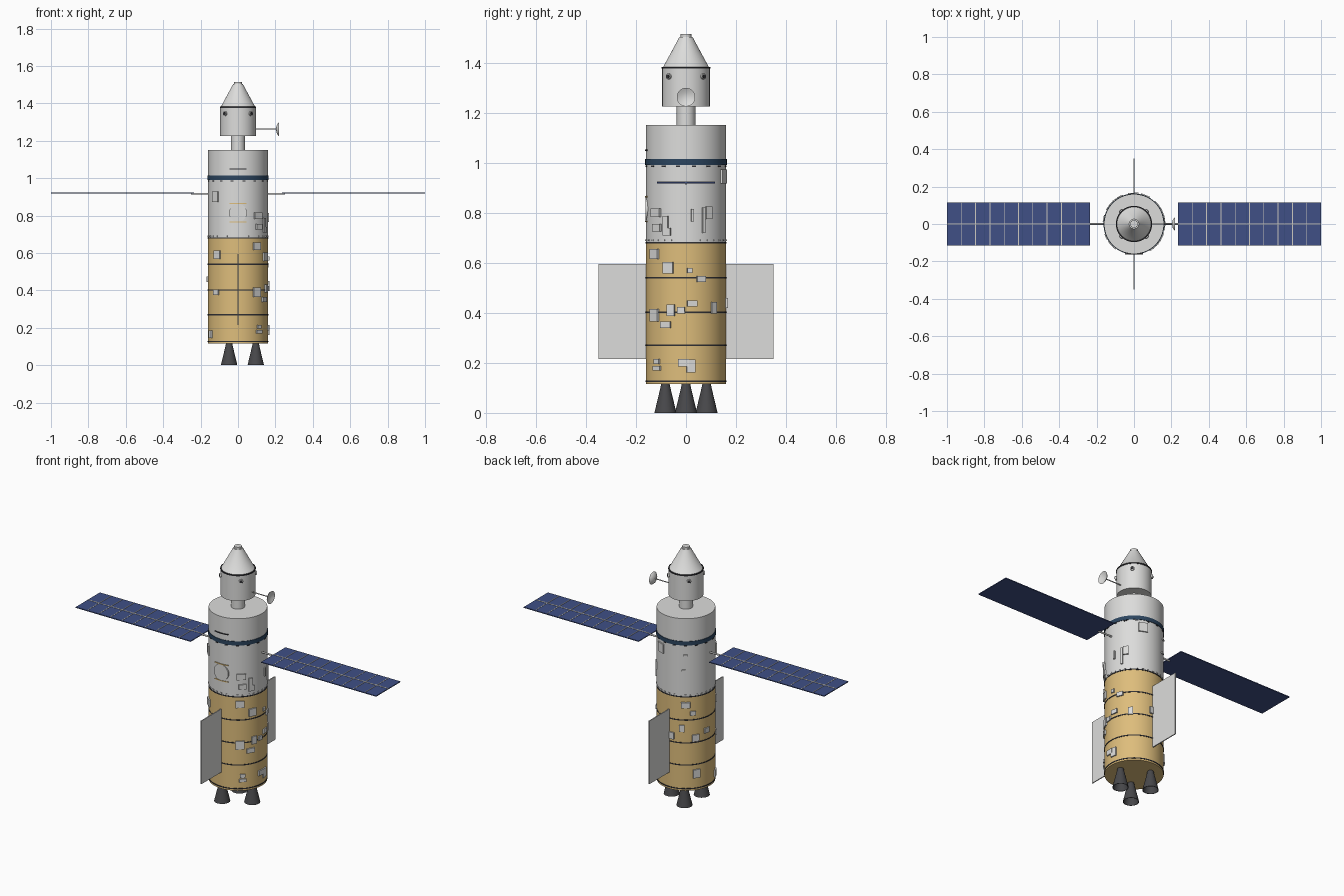
import bpy, bmesh, math
from mathutils import Matrix, Vector

cube = bpy.data.objects.get("Cube")
if cube:
    bpy.data.objects.remove(cube)


def material(name, r, g, b):
    m = bpy.data.materials.new(name)
    m.use_nodes = True
    m.diffuse_color = (r, g, b, 1)
    m.node_tree.nodes["Principled BSDF"].inputs["Base Color"].default_value = (r, g, b, 1)
    return m


GREY = material("hull_grey", 0.72, 0.72, 0.71)
GOLD = material("gold_foil", 0.73, 0.51, 0.20)
NAVY = material("navy_band", 0.025, 0.06, 0.115)
DARK = material("dark_trim", 0.03, 0.03, 0.035)
BELL = material("engine_metal", 0.065, 0.065, 0.07)
CELL = material("solar_blue", 0.05, 0.08, 0.24)
LINE = material("panel_line", 0.62, 0.60, 0.54)
R = 0.16


def finish(name, bm, mat, matrix=Matrix(), smooth=False):
    bmesh.ops.recalc_face_normals(bm, faces=bm.faces)
    mesh = bpy.data.meshes.new(name)
    bm.to_mesh(mesh)
    bm.free()
    mesh.materials.append(mat)
    ob = bpy.data.objects.new(name, mesh)
    bpy.context.collection.objects.link(ob)
    ob.matrix_world = matrix
    if smooth:
        bpy.ops.object.select_all(action='DESELECT')
        ob.select_set(True)
        bpy.context.view_layer.objects.active = ob
        bpy.ops.object.shade_smooth_by_angle(angle=math.radians(35))
    return ob


def lathe(name, profile, mat, matrix=Matrix(), sides=48):
    """Revolve (radius, height) points about z."""
    bm = bmesh.new()
    verts = [bm.verts.new((r, 0, z)) for r, z in profile]
    edges = [bm.edges.new(pair) for pair in zip(verts, verts[1:])]
    bmesh.ops.spin(bm, geom=verts + edges, cent=(0, 0, 0), axis=(0, 0, 1),
                   angle=math.tau, steps=sides, use_duplicate=False)
    bmesh.ops.remove_doubles(bm, verts=bm.verts, dist=1e-5)
    return finish(name, bm, mat, matrix, True)


def drum(name, r, z0, z1, mat, matrix=Matrix(), sides=48):
    return lathe(name, [(0, z0), (r, z0), (r, z1), (0, z1)], mat, matrix, sides)


def add_box(bm, size, matrix):
    bmesh.ops.create_cube(bm, size=1, matrix=matrix @ Matrix.Diagonal((*size, 1)))


def box(name, size, loc, mat):
    bm = bmesh.new()
    add_box(bm, size, Matrix())
    return finish(name, bm, mat, Matrix.Translation(loc))


def on_hull(angle, z, r=R):
    """Frame on the hull: x outward, y around, z up."""
    return (Matrix.Rotation(angle, 4, 'Z') @ Matrix.Translation((r, 0, z)))


ALONG_X = Matrix.Rotation(math.pi / 2, 4, 'Y')

# Main body
drum("gold_section", R, 0.115, 0.68, GOLD, sides=64)
drum("grey_section", R, 0.68, 1.15, GREY, sides=64)
for i, z in enumerate((0.127, 0.27, 0.403, 0.54, 0.68)):
    drum(f"hull_ring_{i}", R + 0.002, z - 0.003, z + 0.003, DARK, sides=64)
drum("navy_band", R + 0.003, 0.99, 1.014, NAVY, sides=64)

# Bolts around the section joints
bm = bmesh.new()
for i in range(32):
    add_box(bm, (0.006, 0.01, 0.007), on_hull(math.tau * i / 32, 0.69))
finish("joint_bolts", bm, GREY)
bm = bmesh.new()
for i in range(16):
    add_box(bm, (0.005, 0.016, 0.005), on_hull(math.tau * (i + 0.5) / 16, 0.986))
finish("band_clips", bm, DARK)

# Docked capsule
drum("docking_neck", 0.037, 1.15, 1.225, GREY, sides=32)
lathe("capsule", [(0, 1.225), (0.095, 1.225), (0.095, 1.38), (0.091, 1.383),
                  (0.026, 1.503), (0, 1.503)], GREY)
drum("capsule_ring", 0.097, 1.376, 1.383, DARK)
drum("nose_cap", 0.021, 1.503, 1.515, GREY, sides=16)
for i in range(4):
    frame = on_hull(math.tau * (i + 0.5) / 4, 1.345, 0.095) @ ALONG_X
    drum(f"thruster_pod_{i}", 0.012, -0.01, 0.007, GREY, frame, 12)
    drum(f"thruster_port_{i}", 0.008, 0.007, 0.009, DARK, frame, 12)

# Dish antenna on the capsule's left
dish = Matrix.Translation((0, 0, 1.262)) @ ALONG_X
drum("dish_arm", 0.003, 0.09, 0.207, GREY, dish, 8)
lathe("dish", [(0, 0.203), (0.018, 0.206), (0.031, 0.213), (0.037, 0.22),
               (0.03, 0.217), (0.017, 0.211), (0, 0.209)], GREY, dish, 32)

# Engine bells
for i in range(3):
    a = math.tau * i / 3
    place = Matrix.Translation((0.095 * math.cos(a), 0.095 * math.sin(a), 0))
    lathe(f"engine_bell_{i}", [(0, 0.12), (0.016, 0.12), (0.02, 0.1), (0.044, 0),
                               (0.041, 0), (0.016, 0.095), (0, 0.095)], BELL, place, 32)

# Solar wings and radiators, mirrored
PANEL_IN, PANEL_OUT, PANEL_Z = 0.235, 1.0, 0.92
for s, side in ((1, "left"), (-1, "right")):
    mid, span = (PANEL_IN + PANEL_OUT) / 2, PANEL_OUT - PANEL_IN
    box(f"solar_panel_{side}", (span, 0.23, 0.005), (s * mid, 0, PANEL_Z), CELL)
    bm = bmesh.new()
    for k in range(1, 10):
        x = s * (PANEL_IN + span * k / 10)
        add_box(bm, (0.004, 0.23, 0.002), Matrix.Translation((x, 0, PANEL_Z + 0.003)))
    add_box(bm, (span, 0.006, 0.002), Matrix.Translation((s * mid, 0, PANEL_Z + 0.003)))
    finish(f"solar_grid_{side}", bm, LINE)
    drum(f"wing_strut_{side}", 0.005, 0.15, 0.25, GREY,
         Matrix.Translation((0, 0, PANEL_Z - 0.003)) @ Matrix.Rotation(s * math.pi / 2, 4, 'Y'), 12)
for s, side in ((-1, "front"), (1, "back")):
    box(f"radiator_{side}", (0.006, 0.2, 0.38), (0, s * 0.25, 0.405), GREY)

# Equipment boxes: facing angle, then (offset, height, width, tall)
EQUIPMENT = {
    0: [(-.12, .80, .035, .035), (-.115, .74, .03, .03), (-.08, .76, .02, .055),
        (-.075, .725, .03, .03), (.025, .79, .01, .05), (.07, .77, .01, .1),
        (.09, .8, .025, .05), (-.125, .635, .03, .04), (-.07, .58, .04, .045),
        (.015, .57, .02, .02), (.06, .535, .035, .025), (-.125, .39, .03, .05),
        (-.08, .352, .04, .027), (-.06, .41, .03, .045), (-.02, .41, .03, .025),
        (.025, .437, .04, .025), (.11, .42, .02, .045), (-.115, .205, .02, .02),
        (-.115, .178, .027, .018), (-.01, .2, .045, .03), (.02, .187, .035, .052)],
    68: [(0, .945, .05, .055)],
    135: [(-.03, .63, .05, .035), (.01, .58, .03, .025), (-.05, .49, .03, .04),
          (-.11, .44, .04, .04), (.025, .43, .04, .04), (.09, .46, .03, .03),
          (.03, .215, .04, .05), (-.03, .93, .02, .008), (-.04, .84, .02, .008)],
    270: [(-.12, .9, .03, .055), (-.11, .59, .03, .045), (-.115, .39, .025, .03),
          (-.145, .165, .02, .04)],
}
bm = bmesh.new()
for facing, items in EQUIPMENT.items():
    for u, z, w, h in items:
        angle = math.radians(facing) + math.asin(u / R)
        wide = w / max(math.cos(math.asin(u / R)), 0.6)
        add_box(bm, (0.014, wide, h), on_hull(angle, z))
finish("equipment_boxes", bm, GREY)

# Hatch and handrails on the front
front = math.radians(270)
drum("front_hatch", 0.048, -0.02, 0.002, GREY, on_hull(front, 0.815) @ ALONG_X, 32)
for name, z, mat in (("upper", 1.05, DARK), ("middle", 0.864, GOLD), ("lower", 0.765, GOLD)):
    bm = bmesh.new()
    for k in range(-2, 3):
        add_box(bm, (0.008, 0.018, 0.005), on_hull(front + k * 0.11, z))
    finish(f"handrail_{name}", bm, mat)
